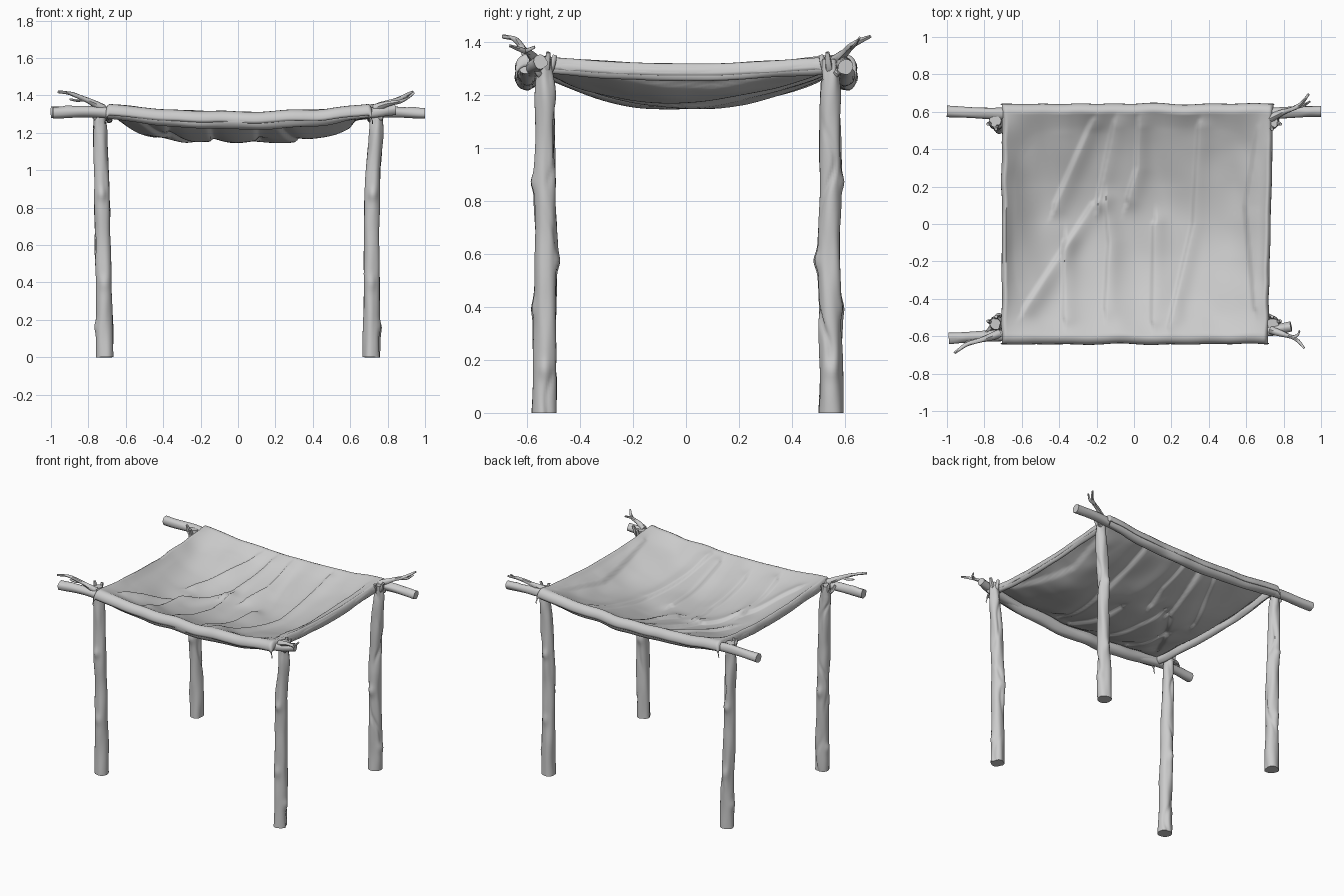
import bpy, bmesh, math
from mathutils import Vector, noise

if "Cube" in bpy.data.objects:
    bpy.data.objects.remove(bpy.data.objects["Cube"])


def spline(pts, n):
    """Catmull-Rom samples of (x, y, z, radius) points."""
    p = [Vector(q) for q in pts]
    p = [p[0] * 2 - p[1]] + p + [p[-1] * 2 - p[-2]]
    out = []
    segs = len(p) - 3
    for i in range(n + 1):
        s = i / n * segs
        k = min(int(s), segs - 1)
        t = s - k
        a, b, c, d = p[k:k + 4]
        out.append((b * 2 + (c - a) * t + (a * 2 - b * 5 + c * 4 - d) * t * t
                    + (b * 3 - a - c * 3 + d) * t ** 3) * 0.5)
    return out


def finish(name, bm, angle=50):
    bmesh.ops.recalc_face_normals(bm, faces=bm.faces)
    me = bpy.data.meshes.new(name)
    bm.to_mesh(me)
    bm.free()
    me.shade_smooth()
    me.set_sharp_from_angle(angle=math.radians(angle))
    ob = bpy.data.objects.new(name, me)
    bpy.context.collection.objects.link(ob)
    return ob


def tube(name, pts, rings=24, sides=12, rough=0.0, flat=1.0, knots=(), groove=0.0, seed=0, grain=3.0):
    """Rough round tube along a path; knots are (fraction, angle, height)."""
    path = spline(pts, rings)
    bm = bmesh.new()
    loops = []
    length = (path[-1].xyz - path[0].xyz).length
    for i, q in enumerate(path):
        d = (path[min(i + 1, rings)].xyz - path[max(i - 1, 0)].xyz).normalized()
        ref = Vector((0, 1, 0)) if abs(d.z) > 0.8 else Vector((0, 0, 1))
        n = d.cross(ref).normalized()
        b = n.cross(d)
        t = i / rings
        loop = []
        for j in range(sides):
            a = math.tau * j / sides
            ca, sa = math.cos(a), math.sin(a)
            r = q.w + rough * noise.noise(Vector((ca + seed * 7, sa, t * length * grain + seed)))
            # Wandering bark groove
            ga = a - seed - 0.9 * math.sin(t * 11 + seed) - 0.4 * math.sin(t * 27)
            ga = math.atan2(math.sin(ga), math.cos(ga))
            r -= groove * math.exp(-(ga / 0.3) ** 2) * (0.5 + 0.5 * math.sin(t * 17 + seed))
            for kt, ka, kh in knots:
                da = math.atan2(math.sin(a - ka), math.cos(a - ka))
                r += kh * math.exp(-((t - kt) * length / 0.03) ** 2 - (da / 0.5) ** 2)
            loop.append(bm.verts.new(q.xyz + n * (ca * r * flat) + b * (sa * r)))
        loops.append(loop)
    for l0, l1 in zip(loops, loops[1:]):
        for j in range(sides):
            k = (j + 1) % sides
            bm.faces.new((l0[j], l0[k], l1[k], l1[j]))
    bm.faces.new(loops[0])
    bm.faces.new(loops[-1])
    return finish(name, bm)


# Four crooked log posts
for i, (name, sx, sy) in enumerate((("front_left_post", -1, -1), ("front_right_post", 1, -1),
                                    ("back_left_post", -1, 1), ("back_right_post", 1, 1))):
    y0 = 0.535 if sy < 0 else 0.547
    bend = 0.724 if sx < 0 else 0.714
    tube(name, [(sx * 0.713, sy * y0, 0, 0.046),
                (sx * 0.715, sy * (y0 - 0.002), 0.3, 0.043),
                (sx * bend, sy * (y0 - 0.008), 0.62, 0.041),
                (sx * (bend + 0.004), sy * (y0 - 0.002), 0.9, 0.040),
                (sx * 0.737, sy * (y0 - 0.004), 1.18, 0.037),
                (sx * 0.742, sy * y0, 1.335, 0.030)],
         rings=110, sides=28, rough=0.008, groove=0.010, seed=i + 1, grain=5,
         knots=[(0.11, 0 if sx < 0 else math.pi, 0.010), (0.37, -1.57 * sy, 0.014),
                (0.58, 1.57 * sy, 0.012), (0.26, 1.57 * sy, 0.009)])
    # Broken twig stubs around each fork
    for j, (dx, dy, dz) in enumerate(((0.045, -0.015, 0.05), (0.0, -0.04, 0.04), (0.05, 0.04, 0.02))):
        x, y = sx * 0.738, sy * y0
        tube(f"{name}_stub_{j + 1}", [(x, y, 1.27, 0.018),
             (x + sx * dx * 0.6, y + sy * dy * 0.6, 1.27 + dz * 0.8, 0.014),
             (x + sx * dx, y + sy * dy, 1.31 + dz, 0.008)], rings=8, sides=8, rough=0.006, seed=j)

# Two beams carrying the cloth
tube("front_beam", [(-0.99, -0.612, 1.307, 0.031), (-0.72, -0.597, 1.31, 0.030), (-0.35, -0.597, 1.27, 0.026),
                    (0.3, -0.597, 1.27, 0.026), (0.7, -0.574, 1.308, 0.029), (0.84, -0.548, 1.325, 0.028)],
     rings=70, sides=16, rough=0.007, seed=11, knots=[(0.06, 1.5, 0.006)])
tube("back_beam", [(-1.0, 0.602, 1.31, 0.031), (-0.72, 0.59, 1.31, 0.030), (-0.35, 0.597, 1.27, 0.026),
                   (0.35, 0.597, 1.27, 0.026), (0.72, 0.593, 1.31, 0.030), (1.0, 0.602, 1.305, 0.029)],
     rings=70, sides=16, rough=0.007, seed=12, knots=[(0.95, 1.5, 0.006)])

# Thin forked branches at three corners
branches = {
    "front_left_branch": [(-0.72, -0.585, 1.33, 0.022), (-0.80, -0.615, 1.372, 0.015),
                          (-0.89, -0.642, 1.408, 0.011), (-0.96, -0.69, 1.42, 0.007)],
    "front_left_twig": [(-0.81, -0.62, 1.38, 0.010), (-0.86, -0.622, 1.372, 0.008), (-0.90, -0.63, 1.38, 0.005)],
    "front_right_branch": [(0.73, -0.565, 1.33, 0.022), (0.80, -0.59, 1.355, 0.014),
                           (0.86, -0.61, 1.365, 0.011), (0.91, -0.665, 1.385, 0.006)],
    "front_right_twig": [(0.85, -0.605, 1.365, 0.010), (0.875, -0.592, 1.37, 0.007), (0.885, -0.57, 1.38, 0.005)],
    "back_right_branch": [(0.73, 0.565, 1.33, 0.022), (0.80, 0.60, 1.36, 0.015),
                          (0.88, 0.632, 1.39, 0.011), (0.935, 0.695, 1.42, 0.006)],
    "back_right_twig": [(0.86, 0.625, 1.38, 0.010), (0.905, 0.635, 1.385, 0.007), (0.94, 0.655, 1.415, 0.005)],
}
for i, (name, pts) in enumerate(branches.items()):
    tube(name, pts, rings=14, sides=8, rough=0.005, seed=20 + i, grain=12)

# Sagging cloth: long creases given as top-view lines
creases = [((0.03, 0.56), (0.02, 0.3), (-0.03, 0.14)), ((0.35, 0.52), (0.32, 0.0), (0.19, -0.55)),
           ((-0.22, 0.1), (-0.58, -0.45)), ((-0.37, -0.1), (-0.37, -0.5)), ((-0.15, 0.12), (-0.13, -0.1), (-0.15, -0.45)),
           ((0.11, 0.0), (0.10, -0.52)), ((0.67, 0.52), (0.60, 0.1), (0.65, -0.45)), ((-0.10, 0.55), (-0.19, 0.12)),
           ((-0.22, 0.55), (-0.42, 0.1))]


def edge_z(u, v):
    return 1.354 - 0.040 * (1 - u * u) - 0.036 * (1 - v * v) + 0.008 * noise.noise(Vector((u * 4, v * 3, 8)))


def crease_z(x, y):
    z, p = 0.0, Vector((x, y))
    for line in creases:
        best = (9, 1)
        for a, b in zip(line, line[1:]):
            a, d = Vector(a), Vector(b) - Vector(a)
            t = max(0, min(1, (p - a).dot(d) / d.length_squared))
            off = p - a - d * t
            best = min(best, (off.length, 1 if d.x * off.y - d.y * off.x > 0 else -1))
        dist, side = best
        z += 0.018 * math.exp(-(dist / (0.06 if side > 0 else 0.010)) ** 2)
    return z


def cloth_point(u, v):
    """Sheet surface; beyond +-1 the sheet curls down around the rolled edges."""
    cu, cv = max(-1, min(1, u)), max(-1, min(1, v))
    wobble = 0.010 * noise.noise(Vector((cu * 4, cv * 4, 5)))
    x = 0.012 + 0.697 * cu + 0.014 * cv * max(cu, 0) + wobble * abs(cu)
    y = 0.597 * cv + wobble * abs(cv)
    inner = (1 - abs(cu) ** 5) * (1 - cv * cv)
    z = edge_z(cu, cv) - 0.122 * inner
    z += min(1, 4 * inner) * (crease_z(x, y) - 0.004)
    z += 0.022 * noise.noise(Vector((x * 5 + y, y * 2.2, 3))) * min(1, 3 * inner)
    for over, sign, r, axis in ((abs(u) - 1, u, 0.022, 0), (abs(v) - 1, v, 0.046, 1)):
        if over > 0:
            out = math.copysign(r * math.sin(over), sign)
            x, y = (x + out, y) if axis == 0 else (x, y + out)
            z -= (2 if axis == 0 else 1) * r * (1 - math.cos(over))
    return Vector((x, y, z))


def params(n, curl):
    arc = [1 + curl * k / 6 for k in range(1, 7)]
    return [-a for a in reversed(arc)] + [2 * i / n - 1 for i in range(n + 1)] + arc


bm = bmesh.new()
grid = [[bm.verts.new(cloth_point(u, v)) for u in params(130, 1.6)] for v in params(90, 1.9)]
for r0, r1 in zip(grid, grid[1:]):
    for i in range(len(r0) - 1):
        bm.faces.new((r0[i], r0[i + 1], r1[i + 1], r1[i]))
cloth = finish("cloth_canopy", bm, 60)
mod = cloth.modifiers.new("thickness", "SOLIDIFY")
mod.thickness = 0.006
mod.offset = -1

# Cloth wrapped under the beams (front, back) and rolled hems (left, right)
steps = [k / 6 for k in range(-6, 7)]
for name, s in (("front_cloth_roll", -1), ("back_cloth_roll", 1)):
    pts = []
    for t in steps:
        p = cloth_point(t, s)
        r = 0.043 - 0.010 * t * t
        pts.append((p.x, p.y + s * 0.003, p.z - r - 0.010, r))
    tube(name, pts, rings=80, sides=20, rough=0.007, flat=0.92, seed=30 + s, grain=5)
for name, s in (("left_cloth_hem", -1), ("right_cloth_hem", 1)):
    pts = []
    for t in steps:
        p = cloth_point(s, t * 0.98)
        pts.append((p.x + s * 0.004, p.y, p.z - 0.037, 0.028))
    tube(name, pts, rings=70, sides=16, rough=0.006, flat=0.62, seed=40 + s, grain=5)
